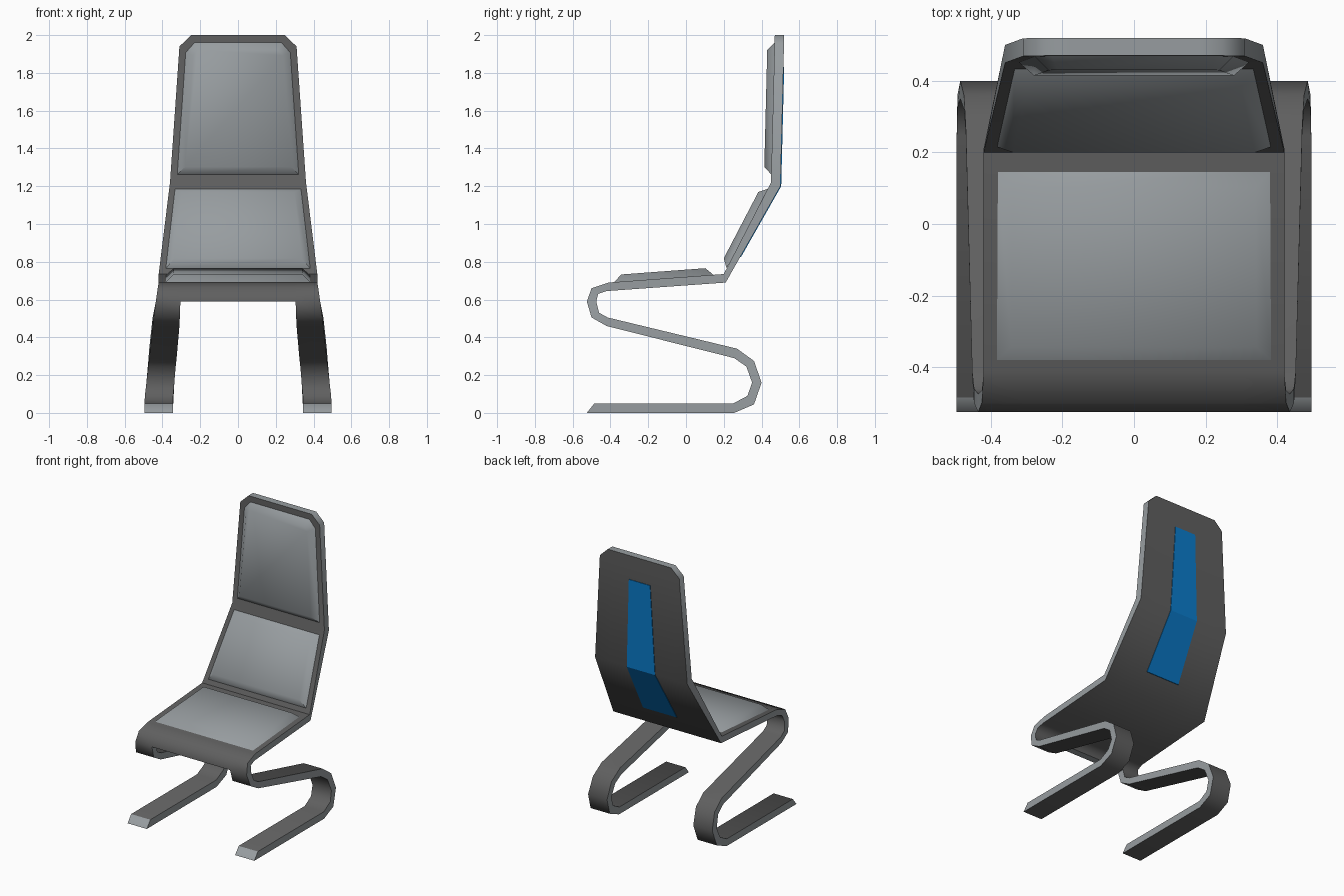
import bpy, bmesh, math
from mathutils import Vector

if "Cube" in bpy.data.objects:
    bpy.data.objects.remove(bpy.data.objects["Cube"])


def material(name, rgb):
    m = bpy.data.materials.new(name)
    m.diffuse_color = (*rgb, 1)
    m.use_nodes = True
    m.node_tree.nodes["Principled BSDF"].inputs["Base Color"].default_value = m.diffuse_color
    return m


DARK = material("dark grey shell", (0.115, 0.115, 0.115))
LIGHT = material("light grey padding", (0.31, 0.335, 0.35))
BLUE = material("blue stripe", (0.003, 0.2, 0.6))


def finish(bm, name, mats, angle=None):
    me = bpy.data.meshes.new(name)
    bm.to_mesh(me)
    bm.free()
    for m in mats:
        me.materials.append(m)
    if angle:
        for p in me.polygons:
            p.use_smooth = True
        me.set_sharp_from_angle(angle=math.radians(angle))
    ob = bpy.data.objects.new(name, me)
    bpy.context.collection.objects.link(ob)
    return ob


# Bent strip from the top of the back down to the feet:
# (back y, back z, front y, front z, half width, leg inner half width)
STATIONS = [
    (.52, 2.0, .47, 2.0, .247, .18),
    (.5185, 1.94, .4685, 1.94, .31, .2),
    (.50, 1.20, .45, 1.22, .36, .25),
    (.21, .69, .20, .735, .42, .3),
    (-.42, .645, -.41, .69, .42, .305),
    (-.465, .63, -.50, .66, .425, .305),
    (-.475, .59, -.525, .59, .435, .305),   # legs split here
    (-.46, .53, -.50, .505, .447, .308),
    (-.415, .505, -.42, .46, .452, .31),
    (.27, .34, .255, .29, .47, .325),
    (.36, .275, .32, .245, .475, .33),
    (.40, .16, .35, .16, .485, .337),
    (.36, .045, .325, .09, .493, .343),
    (.255, 0, .25, .05, .495, .345),
    (-.525, 0, -.485, .05, .495, .345),
]
SPLIT = 6

bm = bmesh.new()
V = []
for by, bz, fy, fz, w, i in STATIONS:
    V.append([(bm.verts.new((x, by, bz)), bm.verts.new((x, fy, fz)))
              for x in (-w, -i, i, w)])


def quad(a, b, c, d, mat):
    bm.faces.new((a, b, c, d)).material_index = mat


for s in range(len(V) - 1):
    A, B = V[s], V[s + 1]
    cols = (0, 1, 2) if s < SPLIT else (0, 2)
    for c in cols:                       # broad faces
        for k in (0, 1):
            quad(A[c][k], A[c + 1][k], B[c + 1][k], B[c][k], 0)
    for c in ((0, 3) if s < SPLIT else (0, 1, 2, 3)):   # pale rims
        quad(A[c][0], A[c][1], B[c][1], B[c][0], 1)
for s, cols in ((0, (0, 1, 2)), (SPLIT, (1,)), (len(V) - 1, (0, 2))):   # end caps
    for c in cols:
        quad(V[s][c][0], V[s][c + 1][0], V[s][c + 1][1], V[s][c][1], 1)
bmesh.ops.recalc_face_normals(bm, faces=bm.faces[:])
finish(bm, "chair_shell", [DARK, LIGHT], 58)


# Padding: half outline (x, t) on a panel line running from p to q in the yz plane
def cushion(name, p, q, half):
    p, q = Vector((0, *p)), Vector((0, *q))
    d = q - p
    up = Vector((0, -d.z, d.y))
    bm = bmesh.new()
    pts = half + [(-x, t) for x, t in reversed(half)]
    f = bm.faces.new([bm.verts.new(p + d * t + Vector((x, 0, 0))) for x, t in pts])
    f.normal_update()
    if f.normal.dot(up) < 0:
        f.normal_flip()
    bmesh.ops.inset_region(bm, faces=[f], thickness=.04, depth=.038,
                           use_boundary=True, use_even_offset=True)
    finish(bm, name, [LIGHT], 60)


cushion("seat_cushion", (-.38, .692), (.145, .731), [(.383, 0), (.38, 1)])
cushion("lower_back_cushion", (.215, .765), (.435, 1.187), [(.382, 0), (.335, 1)])
cushion("upper_back_cushion", (.4515, 1.262), (.469, 1.96),
        [(.322, 0), (.277, .925), (.23, 1)])

# Thin blue stripe folded along the back of the shell
bm = bmesh.new()
rows = [(.5158, 1.83, .083), (.50, 1.20, .11), (.287, .825, .132)]
vs = [[bm.verts.new((x, y + dy, z)) for x, dy in
       ((-w, -.002), (w, -.002), (w, .004), (-w, .004))] for y, z, w in rows]
for a, b in zip(vs, vs[1:]):
    for k in range(4):
        bm.faces.new((a[k], a[(k + 1) % 4], b[(k + 1) % 4], b[k]))
bm.faces.new(vs[0])
bm.faces.new(vs[-1])
bmesh.ops.recalc_face_normals(bm, faces=bm.faces[:])
finish(bm, "back_stripe", [BLUE])
